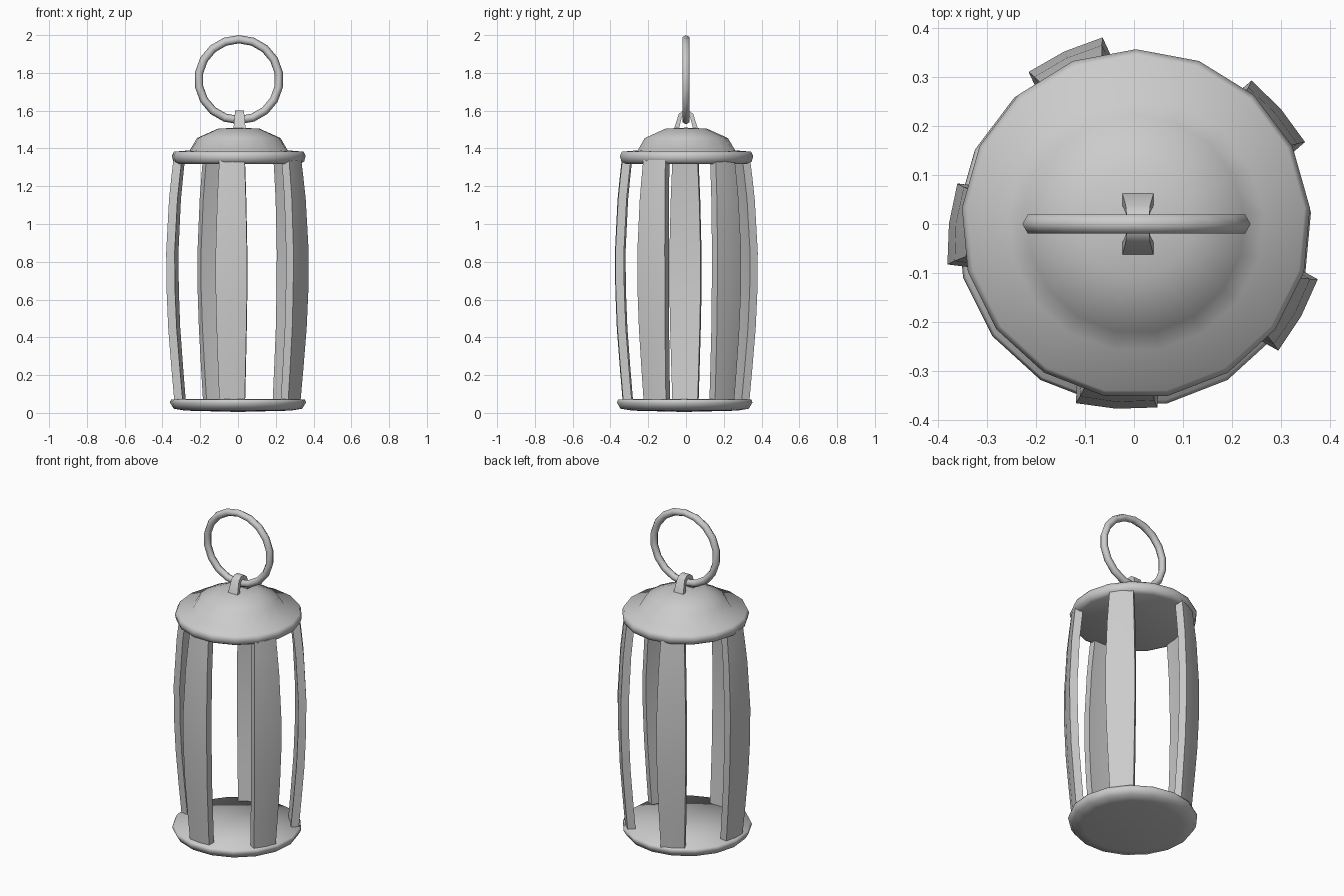
import bpy
import bmesh
import math
from mathutils import Vector

if "Cube" in bpy.data.objects:
    bpy.data.objects.remove(bpy.data.objects["Cube"], do_unlink=True)

# One grey metal for the whole lantern
metal = bpy.data.materials.new("grey metal")
metal.use_nodes = True
GREY = (0.6, 0.6, 0.6, 1.0)
metal.diffuse_color = GREY
metal.node_tree.nodes["Principled BSDF"].inputs["Base Color"].default_value = GREY


def finish(name, bm, angle=180):
    """Turn a bmesh into a shaded, coloured object."""
    bmesh.ops.recalc_face_normals(bm, faces=bm.faces)
    mesh = bpy.data.meshes.new(name)
    bm.to_mesh(mesh)
    bm.free()
    mesh.materials.append(metal)
    obj = bpy.data.objects.new(name, mesh)
    bpy.context.collection.objects.link(obj)
    bpy.ops.object.select_all(action='DESELECT')
    obj.select_set(True)
    bpy.context.view_layer.objects.active = obj
    if angle >= 180:
        bpy.ops.object.shade_smooth()
    else:
        bpy.ops.object.shade_smooth_by_angle(angle=math.radians(angle))
    return obj


def skin(bm, loops, closed=False):
    """Join equal loops of points with quads; cap the ends if open."""
    rows = [[bm.verts.new(p) for p in loop] for loop in loops]
    n = len(rows[0])
    pairs = list(zip(rows, rows[1:]))
    if closed:
        pairs.append((rows[-1], rows[0]))
    for a, b in pairs:
        for i in range(n):
            j = (i + 1) % n
            bm.faces.new((a[i], a[j], b[j], b[i]))
    if not closed:
        bm.faces.new(rows[0])
        bm.faces.new(rows[-1])


def lathe(name, profile, center, sides=17):
    """Spin a (radius, z) profile; tiny end radii close in a fan."""
    bm = bmesh.new()
    loops = []
    for r, z in profile:
        loops.append([(center[0] + max(r, 1e-5) * math.cos(math.tau * i / sides + math.pi / 2),
                       center[1] + max(r, 1e-5) * math.sin(math.tau * i / sides + math.pi / 2), z)
                      for i in range(sides)])
    skin(bm, loops)
    bmesh.ops.remove_doubles(bm, verts=bm.verts, dist=1e-3)
    return finish(name, bm)


# Base plate: thin disc, slightly rounded underneath
lathe("base_plate", [(0, 0.005), (0.28, 0.012), (0.342, 0.022), (0.362, 0.055),
                     (0.355, 0.072), (0, 0.075)], (0.0, -0.01))

# Cap: rolled brim rising into a shallow dome
lathe("domed_cap", [(0, 1.32), (0.325, 1.318), (0.348, 1.33), (0.356, 1.36),
                    (0.345, 1.383), (0.26, 1.39), (0.222, 1.455),
                    (0.11, 1.505), (0, 1.51)], (0.004, 0.0))

# Five bowed posts: (position angle, facing angle, outer radius at the middle)
POSTS = [(112, 115, 0.372), (38, 41, 0.373), (180, 173, 0.37),
         (-29, -29, 0.382), (-95.5, -93, 0.371)]
# Rows of height, inward offset and half width
ROWS = [(0.05, 0.042, 0.067), (0.24, 0.026, 0.073), (0.45, 0.01, 0.079),
        (0.65, 0.002, 0.083), (0.85, 0.0, 0.083), (1.13, 0.014, 0.076),
        (1.25, 0.026, 0.071), (1.34, 0.036, 0.067)]
THICK = 0.045
for k, (place, face, radius) in enumerate(POSTS):
    a, f = math.radians(place), math.radians(face)
    radial = Vector((math.cos(a), math.sin(a), 0))
    out = Vector((math.cos(f), math.sin(f), 0))
    side = Vector((-out.y, out.x, 0))
    bm = bmesh.new()
    loops = []
    for z, inset, half in ROWS:
        mid = radial * (radius - inset) + Vector((0, 0, z))
        # Outer face is slightly crowned across its width
        section = [(-half, 0), (0, 0.007), (half, 0), (half, -THICK),
                   (0, -THICK + 0.004), (-half, -THICK)]
        loops.append([mid + side * s + out * o for s, o in section])
    skin(bm, loops)
    finish(f"post_{k + 1}", bm, 40)

# Strap on the cap that holds the ring: tapered arch along y
bm = bmesh.new()
OUTER = [(-0.066, 1.495), (-0.038, 1.583), (-0.015, 1.6),
         (0.015, 1.6), (0.038, 1.583), (0.066, 1.495)]
INNER = [(-0.04, 1.495), (-0.023, 1.562), (-0.01, 1.575),
         (0.01, 1.575), (0.023, 1.562), (0.04, 1.495)]
WIDTH = [0.033, 0.025, 0.023, 0.023, 0.025, 0.033]
skin(bm, [[(0.008 - w, *o), (0.008 + w, *o), (0.008 + w, *i), (0.008 - w, *i)]
          for o, i, w in zip(OUTER, INNER, WIDTH)])
finish("ring_strap", bm, 45)

# Carrying ring standing in the xz plane
MAJOR, MINOR, R, T = 18, 6, 0.214, 0.022
bm = bmesh.new()
loops = []
for i in range(MAJOR):
    u = math.tau * i / MAJOR + math.pi / 2
    loop = []
    for j in range(MINOR):
        v = math.tau * j / MINOR
        r = R + T * math.cos(v)
        loop.append((0.005 + r * math.cos(u), T * math.sin(v), 1.764 + r * math.sin(u)))
    loops.append(loop)
skin(bm, loops, closed=True)
finish("carrying_ring", bm)
